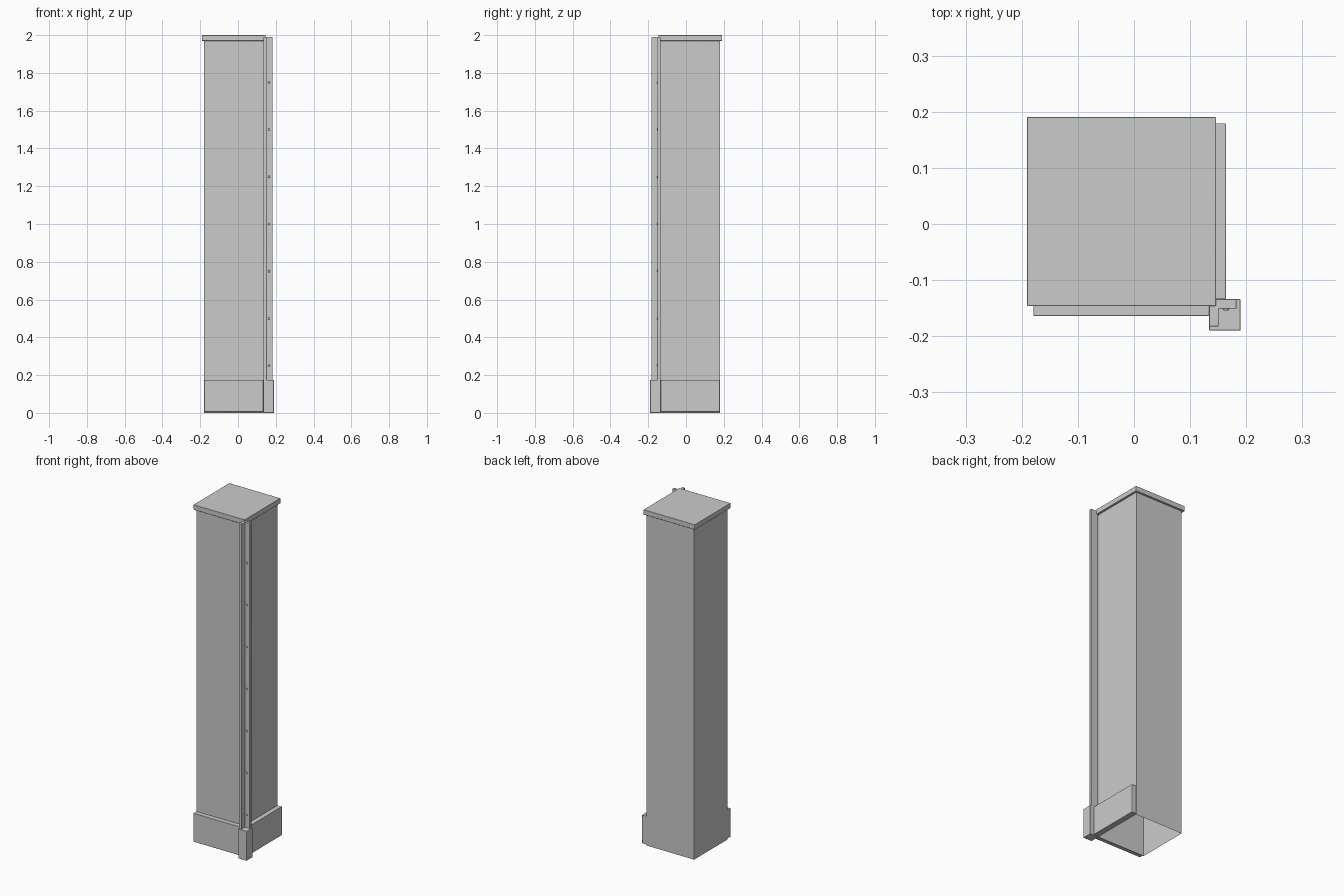
import bpy, bmesh, math
from mathutils import Matrix

if "Cube" in bpy.data.objects:
    bpy.data.objects.remove(bpy.data.objects["Cube"])


def finish(name, bm, bevel=0.0):
    bmesh.ops.recalc_face_normals(bm, faces=bm.faces)
    mesh = bpy.data.meshes.new(name)
    bm.to_mesh(mesh)
    bm.free()
    ob = bpy.data.objects.new(name, mesh)
    bpy.context.collection.objects.link(ob)
    if bevel:
        mod = ob.modifiers.new("edge_softening", 'BEVEL')
        mod.width = bevel
        mod.segments = 2
        bpy.context.view_layer.objects.active = ob
        ob.select_set(True)
        bpy.ops.object.shade_smooth_by_angle(angle=math.radians(35))
        ob.select_set(False)
    return ob


def prism(name, outline, z0, z1, bevel=0.0, open_bottom=False):
    bm = bmesh.new()
    base = bm.faces.new([bm.verts.new((x, y, z0)) for x, y in outline])
    ext = bmesh.ops.extrude_face_region(bm, geom=[base], use_keep_orig=True)
    for v in ext["geom"]:
        if isinstance(v, bmesh.types.BMVert):
            v.co.z = z1
    if open_bottom:
        bmesh.ops.delete(bm, geom=[base], context='FACES_ONLY')
    return finish(name, bm, bevel)


def rect(x0, x1, y0, y1):
    return [(x0, y0), (x1, y0), (x1, y1), (x0, y1)]


# Hollow column and its overhanging cap
prism("column_wall", rect(-0.179, 0.134, -0.134, 0.179), 0, 1.971, open_bottom=True)
prism("top_cap", rect(-0.191, 0.146, -0.146, 0.191), 1.97, 2.0, 0.0015)

# Baseboards on the two room-side faces, meeting at a corner block
prism("front_baseboard", rect(-0.179, 0.134, -0.164, -0.134), 0.005, 0.175, 0.002)
prism("side_baseboard", rect(0.134, 0.164, -0.134, 0.179), 0.005, 0.175, 0.002)
prism("corner_block", rect(0.134, 0.190, -0.190, -0.134), 0, 0.175, 0.0015)

# L-shaped corner strip opening outwards
strip = [(0.134, -0.183), (0.151, -0.183), (0.151, -0.151),
         (0.183, -0.151), (0.183, -0.134), (0.134, -0.134)]
prism("corner_strip", strip, 0.173, 1.99, 0.0015)

# Row of screw heads along the strip
for i in range(1, 8):
    bm = bmesh.new()
    bmesh.ops.create_cone(bm, cap_ends=True, segments=16, radius1=0.0065,
                          radius2=0.0045, depth=0.005,
                          matrix=Matrix.Translation((0.164, -0.152, i * 0.25))
                          @ Matrix.Rotation(math.pi / 2, 4, 'X'))
    finish(f"screw_head_{i}", bm)
